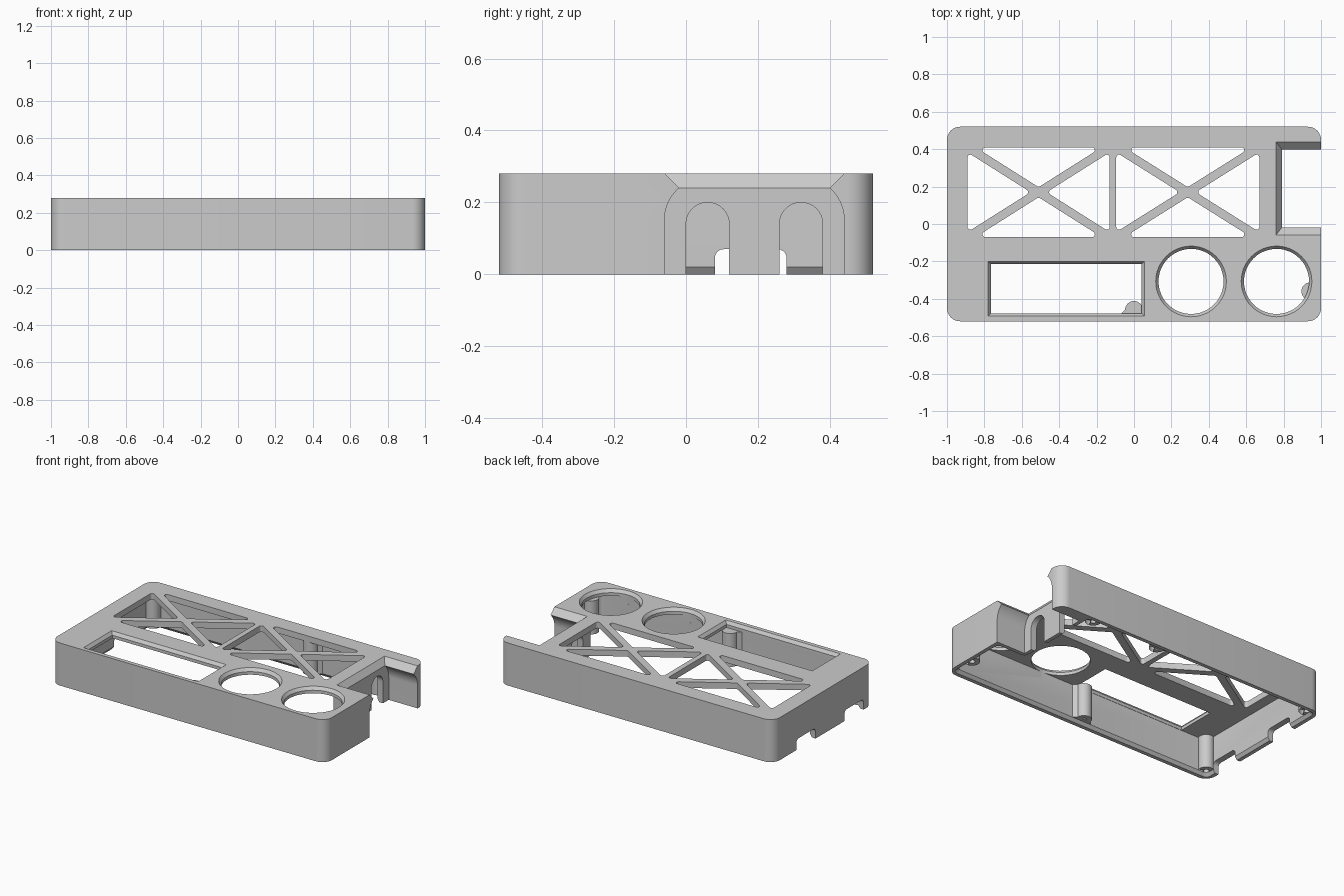
import bpy, bmesh, math
from mathutils import Vector

cube = bpy.data.objects.get("Cube")
if cube:
    bpy.data.objects.remove(cube, do_unlink=True)

grey = bpy.data.materials.new("plain_grey")
grey.use_nodes = True
colour = (0.6, 0.6, 0.6, 1)
grey.diffuse_color = colour
grey.node_tree.nodes["Principled BSDF"].inputs["Base Color"].default_value = colour

TOP, ROOF = 0.28, 0.24      # top face and underside of the roof plate


def rounded(points, r, steps=5):
    """Polygon with every corner replaced by an arc of radius r."""
    pts = [Vector(p) for p in points]
    out = []
    for i, p in enumerate(pts):
        a = (pts[i - 1] - p).normalized()
        b = (pts[(i + 1) % len(pts)] - p).normalized()
        half = a.angle(b) / 2
        centre = p + (a + b).normalized() * r / math.sin(half)
        reach = r / math.tan(half)
        start = (p + a * reach - centre).normalized()
        end = (p + b * reach - centre).normalized()
        for k in range(steps + 1):
            t = k / steps
            swing = math.pi - 2 * half
            spoke = (start * math.sin((1 - t) * swing) + end * math.sin(t * swing)) / math.sin(swing)
            out.append(centre + spoke * r)
    return out


def rect(x0, x1, y0, y1, g=0):
    return [(x0 - g, y0 - g), (x1 + g, y0 - g), (x1 + g, y1 + g), (x0 - g, y1 + g)]


def arc(cx, cy, r, a0, a1, n=16):
    angles = [math.radians(a0 + (a1 - a0) * k / n) for k in range(n + 1)]
    return [(cx + r * math.cos(a), cy + r * math.sin(a)) for a in angles]


def circle(cx, cy, r, n=48):
    return arc(cx, cy, r, 0, 360, n)[:-1]


def loft(name, layers, along_x=False):
    """Closed solid through a list of (outline, position) layers."""
    bm = bmesh.new()
    rings = []
    for outline, h in layers:
        rings.append([bm.verts.new((h, u, v) if along_x else (u, v, h)) for u, v in outline])
    for low, high in zip(rings, rings[1:]):
        for i in range(len(low)):
            bm.faces.new((low[i - 1], low[i], high[i], high[i - 1]))
    bm.faces.new(rings[0])
    bm.faces.new(rings[-1])
    bmesh.ops.recalc_face_normals(bm, faces=bm.faces)
    mesh = bpy.data.meshes.new(name)
    bm.to_mesh(mesh)
    bm.free()
    mesh.materials.append(grey)
    ob = bpy.data.objects.new(name, mesh)
    bpy.context.collection.objects.link(ob)
    return ob


def activate(ob):
    bpy.ops.object.select_all(action='DESELECT')
    ob.select_set(True)
    bpy.context.view_layer.objects.active = ob


def cut(layers, along_x=False):
    tool = loft("cutter", layers, along_x)
    tool.hide_render = True
    activate(shell)
    mod = shell.modifiers.new("cut", 'BOOLEAN')
    mod.operation, mod.solver, mod.object = 'DIFFERENCE', 'EXACT', tool
    bpy.ops.object.modifier_apply(modifier=mod.name)
    bpy.data.objects.remove(tool, do_unlink=True)


# Outer shell
outline = rounded(rect(-1, 1, -0.52, 0.52), 0.07, 8)
shell = loft("cover_shell", [(outline, 0), (outline, TOP)])


# Hollow underside, stepping around the port recess, with a chamfered rim
def hollow(g):
    return rounded([(-0.96 - g, -0.48 - g), (0.96 + g, -0.48 - g), (0.96 + g, -0.1 + g),
                    (0.75 + g, -0.1 + g), (0.75 + g, 0.48 + g), (-0.96 - g, 0.48 + g)], 0.03)


cut([(hollow(0.03), -0.02), (hollow(0), 0.02), (hollow(0), ROOF)])

# Port recess in the right end: arched sides, then a flared mouth in the roof
arch_angle = math.degrees(math.asin((ROOF - 0.15) / 0.12))
recess = ([(0.44, -0.1)] + arc(0.32, 0.15, 0.12, 0, arch_angle)
          + arc(0.06, 0.15, 0.12, 180 - arch_angle, 180) + [(-0.06, -0.1)])
cut([(recess, 0.79), (recess, 1.1)], True)


def mouth(g):
    return [(0.79 - 0.75 * g, -0.019 - g), (1.1, -0.019 - g),
            (1.1, 0.399 + g), (0.79 - 0.75 * g, 0.399 + g)]


cut([(mouth(-0.01), ROOF - 0.01), (mouth(0.06), ROOF + 0.06)])

# Two arched cable ports in the recess wall
for y in (0.06, 0.32):
    port = [(y + 0.06, -0.1)] + arc(y, 0.14, 0.06, 0, 180) + [(y - 0.06, -0.1)]
    cut([(port, 0.7), (port, 0.85)], True)

# Slots along the bottom of the left end
for y in (0.18, -0.32):
    slot = rounded(rect(y - 0.1, y + 0.1, -0.1, 0.07), 0.025)
    cut([(slot, -1.1), (slot, -0.9)], True)

# Display window with bevelled edge
window = (-0.765, 0.04, -0.478, -0.215)
cut([(rect(*window), 0.2), (rect(*window), TOP - 0.02), (rect(*window, 0.03), TOP + 0.02)])

# Two round openings with bevelled edge
for x in (0.305, 0.762):
    cut([(circle(x, -0.307, 0.174), 0.2), (circle(x, -0.307, 0.174), TOP - 0.02),
         (circle(x, -0.307, 0.204), TOP + 0.02)])

# Cross-braced vents: four triangles around each X
gap = 0.027
for x0, x1 in ((-0.89, -0.13), (-0.095, 0.67)):
    cx, cy = (x0 + x1) / 2, 0.17
    w, h = (x1 - x0) / 2, 0.24
    side = gap * w / h
    for s in (1, -1):
        for tri in ([(cx, cy + s * gap), (cx - w + side, cy + s * h), (cx + w - side, cy + s * h)],
                    [(cx + s * side, cy), (cx + s * w, cy - h + gap), (cx + s * w, cy + h - gap)]):
            tri = rounded(tri, 0.015)
            cut([(tri, 0.2), (tri, TOP + 0.05)])

# Screw bosses with blind holes
parts = [shell]
bosses = [(-0.94, -0.46), (-0.94, 0.46), (0.943, -0.36), (0, -0.46), (0.21, 0.46), (0.7, 0.46)]
for x, y in bosses:
    parts.append(loft("screw_boss", [(circle(x, y, 0.018, 24), 0.15), (circle(x, y, 0.018, 24), 0.02),
                                     (circle(x, y, 0.048, 32), 0.02), (circle(x, y, 0.048, 32), ROOF)]))

# Flared feet joining the mid-wall bosses to the walls
for x, y in ((0, -0.46), (0.21, 0.46)):
    s = 1 if y > 0 else -1
    foot = [(x - 0.075, s * 0.485), (x - 0.045, s * 0.455), (x + 0.045, s * 0.455), (x + 0.075, s * 0.485)]
    parts.append(loft("boss_foot", [(foot, 0.02), (foot, ROOF)]))

for ob in parts:
    activate(ob)
    bpy.ops.object.shade_smooth_by_angle(angle=math.radians(30))
